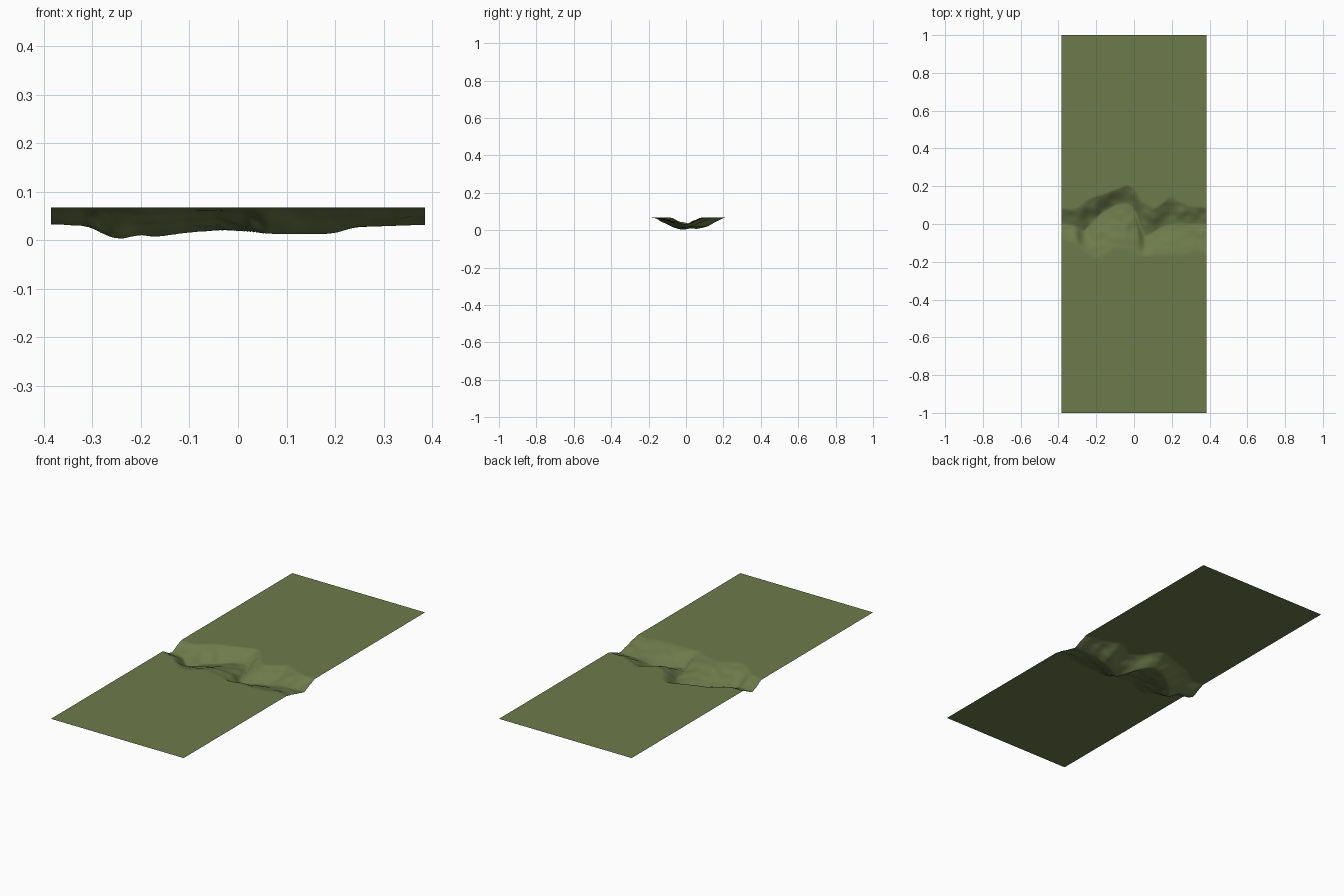
import bpy, bmesh
from mathutils import Vector, noise

if "Cube" in bpy.data.objects:
    bpy.data.objects.remove(bpy.data.objects["Cube"])

TOP, HALF_X = 0.067, 0.385

# Valley stations along x: lower rim y, river bed y, upper rim y, bed z
STATIONS = [
    (-0.385, -0.08, 0.00, 0.08, 0.033),
    (-0.31, -0.10, -0.01, 0.09, 0.029),
    (-0.27, -0.14, -0.045, 0.11, 0.009),
    (-0.245, -0.16, -0.02, 0.13, 0.001),
    (-0.20, -0.19, 0.03, 0.15, 0.012),
    (-0.175, -0.18, 0.055, 0.155, 0.006),
    (-0.10, -0.14, 0.10, 0.185, 0.016),
    (-0.03, -0.15, 0.112, 0.21, 0.021),
    (0.01, -0.16, 0.06, 0.18, 0.018),
    (0.05, -0.17, -0.07, 0.12, 0.014),
    (0.10, -0.17, -0.045, 0.08, 0.012),
    (0.15, -0.17, -0.015, 0.115, 0.013),
    (0.195, -0.17, 0.00, 0.155, 0.013),
    (0.24, -0.17, 0.00, 0.12, 0.027),
    (0.30, -0.16, 0.00, 0.095, 0.029),
    (0.385, -0.15, 0.00, 0.09, 0.032),
]


def linear(x):
    x = max(-HALF_X, min(HALF_X, x))
    for a, b in zip(STATIONS, STATIONS[1:]):
        if x <= b[0]:
            t = (x - a[0]) / (b[0] - a[0])
            return [p + (q - p) * t for p, q in zip(a[1:], b[1:])]
    return list(STATIONS[-1][1:])


def station(x):
    samples = [linear(x + d) for d in (-0.014, -0.007, 0, 0.007, 0.014)]
    return [sum(v) / 5 for v in zip(*samples)]


def height(y, lower, bed, upper, bed_z, x):
    if y <= lower or y >= upper:
        return TOP
    # 0 at the rim, 1 at the bed
    t = (y - lower) / (bed - lower) if y < bed else (upper - y) / (upper - bed)
    smooth = t * t * (3 - 2 * t)
    f = 0.5 * t + 0.5 * smooth
    f = f * min(1, t / 0.15) ** 0.5
    bump = noise.noise(Vector((x * 18, y * 18, 3))) * 0.008 * 4 * t * (1 - t)
    return min(TOP, TOP - (TOP - bed_z) * f + bump)


# Rows: dense in the valley, wide on the flat plains
rows = [-1, -0.75, -0.5, -0.3] + [-0.22 + 0.0055 * i for i in range(82)] + [0.3, 0.5, 0.75, 1]
COLS = 120

# Terrain sheet
bm = bmesh.new()
grid = []
for i in range(COLS + 1):
    x = -HALF_X + 2 * HALF_X * i / COLS
    s = station(x)
    grid.append([bm.verts.new((x, y, max(0, height(y, *s, x)))) for y in rows])
for a, b in zip(grid, grid[1:]):
    for j in range(len(rows) - 1):
        bm.faces.new((a[j], b[j], b[j + 1], a[j + 1])).smooth = True

mesh = bpy.data.meshes.new("river_valley_terrain")
bm.to_mesh(mesh)
bm.free()
terrain = bpy.data.objects.new("river_valley_terrain", mesh)
bpy.context.collection.objects.link(terrain)

grass = bpy.data.materials.new("grass")
grass.diffuse_color = (0.155, 0.195, 0.07, 1)
grass.use_nodes = True
grass.node_tree.nodes["Principled BSDF"].inputs["Base Color"].default_value = grass.diffuse_color
mesh.materials.append(grass)
